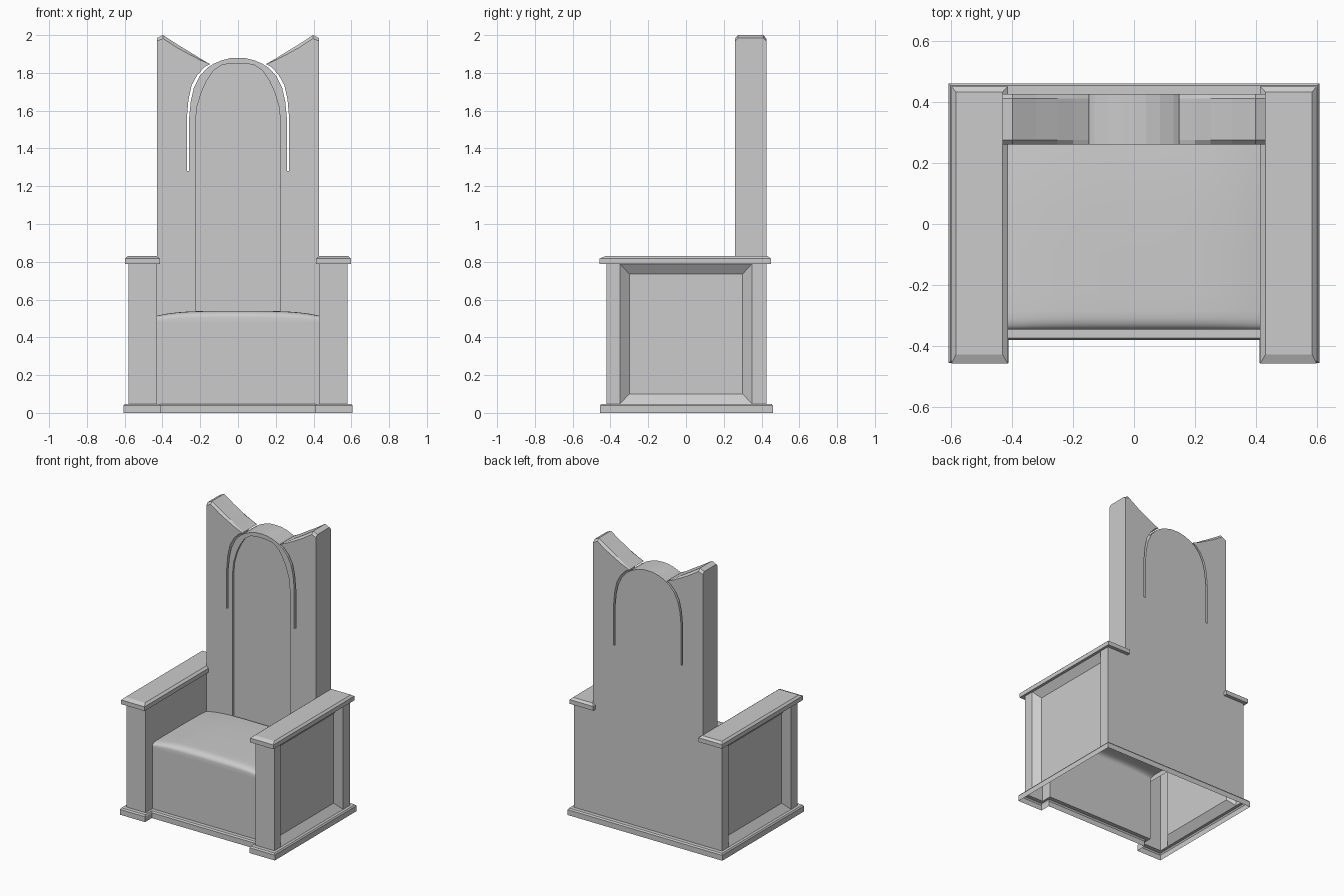
import bpy, bmesh, math

if "Cube" in bpy.data.objects:
    bpy.data.objects.remove(bpy.data.objects["Cube"])


def build(name, verts, faces, smooth=False, mirror=False):
    me = bpy.data.meshes.new(name)
    me.from_pydata(verts, [], faces)
    bm = bmesh.new()
    bm.from_mesh(me)
    bmesh.ops.remove_doubles(bm, verts=bm.verts, dist=1e-5)
    bmesh.ops.recalc_face_normals(bm, faces=bm.faces)
    bm.to_mesh(me)
    bm.free()
    ob = bpy.data.objects.new(name, me)
    bpy.context.collection.objects.link(ob)
    if smooth:
        for p in me.polygons:
            p.use_smooth = True
    if mirror:
        ob.modifiers.new("mirror", 'MIRROR').use_clip = True
    return ob


def loft(name, rings, closed=True, caps=False, **kw):
    n = len(rings[0])
    verts = [p for r in rings for p in r]
    faces = []
    for k in range(len(rings) - 1):
        for i in range(n if closed else n - 1):
            j = (i + 1) % n
            faces.append((k*n + i, k*n + j, (k+1)*n + j, (k+1)*n + i))
    if caps:
        faces += [tuple(range(n)), tuple(range((len(rings)-1)*n, len(rings)*n))]
    return build(name, verts, faces, **kw)


def both(half):
    """Complete a right-hand outline with its mirrored left-hand half."""
    return half + [(-p[0],) + tuple(p[1:]) for p in reversed(half) if abs(p[0]) > 1e-6]


def quads(name, polys, **kw):
    verts, faces = [], []
    for poly in polys:
        faces.append(tuple(range(len(verts), len(verts) + len(poly))))
        verts += poly
    return build(name, verts, faces, **kw)


BACK = 0.425

# Plinth: open-bottomed moulding with chamfered top, stepped at the front
foot = both([(.43, -.345), (.43, -.42), (.58, -.42), (.58, BACK)])
mid = both([(.415, -.373), (.415, -.448), (.60, -.448), (.60, .453)])
outer = both([(.41, -.38), (.41, -.455), (.607, -.455), (.607, .46)])
loft("plinth", [[(x, y, z) for x, y in ring] for ring, z in
                ((outer, 0), (outer, .038), (mid, .048), (foot, .048))])

# Arm sides: posts, inner walls and the sunken outer panel
o = [(.58, -.35, .048), (.58, .35, .048), (.58, .35, .79), (.58, -.35, .79)]
i = [(.54, -.30, .10), (.54, .30, .10), (.54, .30, .735), (.54, -.30, .735)]
polys = [[o[k], o[(k+1) % 4], i[(k+1) % 4], i[k]] for k in range(4)] + [i]
for a, b in ((-.42, -.35), (.35, BACK)):
    polys.append([(.58, a, .048), (.58, b, .048), (.58, b, .79), (.58, a, .79)])
polys += [
    [(.43, -.42, .048), (.58, -.42, .048), (.58, -.42, .79), (.43, -.42, .79)],
    [(.43, -.42, .048), (.43, -.345, .048), (.43, -.345, .48),
     (.43, .26, .48), (.43, .26, .79), (.43, -.42, .79)]]
quads("arm_side", polys, mirror=True)

# Seat front and lower back wall
quads("seat_front", [[(-.43, -.345, .048), (.43, -.345, .048), (.43, -.345, .48), (-.43, -.345, .48)]])
quads("lower_back", [[(x, BACK, z) for x, z in both([(.58, .048), (.58, .79), (.43, .79), (.43, .48)])]])

# Arm caps with chamfered upper edges
def rect(x0, x1, y0, y1, z):
    return [(x0, y0, z), (x1, y0, z), (x1, y1, z), (x0, y1, z)]

for s, side in ((1, "right"), (-1, "left")):
    rings = [rect(.413, .597, -.457, .45, .787), rect(.413, .597, -.457, .45, .817),
             rect(.43, .583, -.427, .432, .83)]
    loft(side + "_arm_cap", [[(s*x, y, z) for x, y, z in r] for r in rings], caps=True)

# Cushion: gently domed with a rounded front edge
rings = [[(-.43 + .86*k/16, -.345, .48) for k in range(17)]]
for t in (0, .003, .01, .02, .035, .06, .12, .25, .4, .53, .605):
    row = []
    for k in range(17):
        u = -1 + k/8
        f = max(0, 1 - t/.05)
        top = .06 * (1 - .42*abs(u)**4)
        z = .48 + top * (.45 + .55*math.sqrt(1 - f*f)) - .008*max(0, (t - .4)/.205)**2
        row.append((.43*u, -.345 + t, z))
    rings.append(row)
loft("cushion", rings, closed=False, smooth=True)

# Backrest outline: wing edge, curved slit, central arch (x, z, chamfer drop)
half = [(.43, .48, 0), (.43, 1.984, .016), (.397, 2.0, .018), (.32, 1.95, .018), (.25, 1.908, .014),
        (.20, 1.876, .008), (.148, 1.846, 0), (.175, 1.832, 0), (.215, 1.79, 0),
        (.245, 1.735, 0), (.262, 1.66, 0), (.271, 1.56, 0), (.271, 1.28, 0),
        (.259, 1.28, 0), (.259, 1.56, 0), (.250, 1.65, 0), (.234, 1.72, 0), (.205, 1.78, 0),
        (.165, 1.825, 0), (.13, 1.848, 0), (.085, 1.867, 0), (.04, 1.878, 0), (0, 1.88, 0)]
outline = both(half)
back = loft("backrest", [[(x, y, z - d*c) for x, z, d in outline] for y, c in
                         ((.26, 1), (.275, 0), (.41, 0), (BACK, 1))], caps=True)

# Sunken arched panel cut into the backrest front
arch = both([(.225, .45), (.225, 1.54), (.217, 1.62), (.193, 1.70), (.165, 1.76),
             (.13, 1.812), (.085, 1.842), (.04, 1.85)])
cutter = loft("panel_cutter", [[(x, y, z) for x, z in arch] for y in (.2, .275)], caps=True)
cutter.hide_render = True
cutter.hide_viewport = True
cutter.display_type = 'WIRE'
m = back.modifiers.new("panel", 'BOOLEAN')
m.operation = 'DIFFERENCE'
m.solver = 'EXACT'
m.object = cutter
